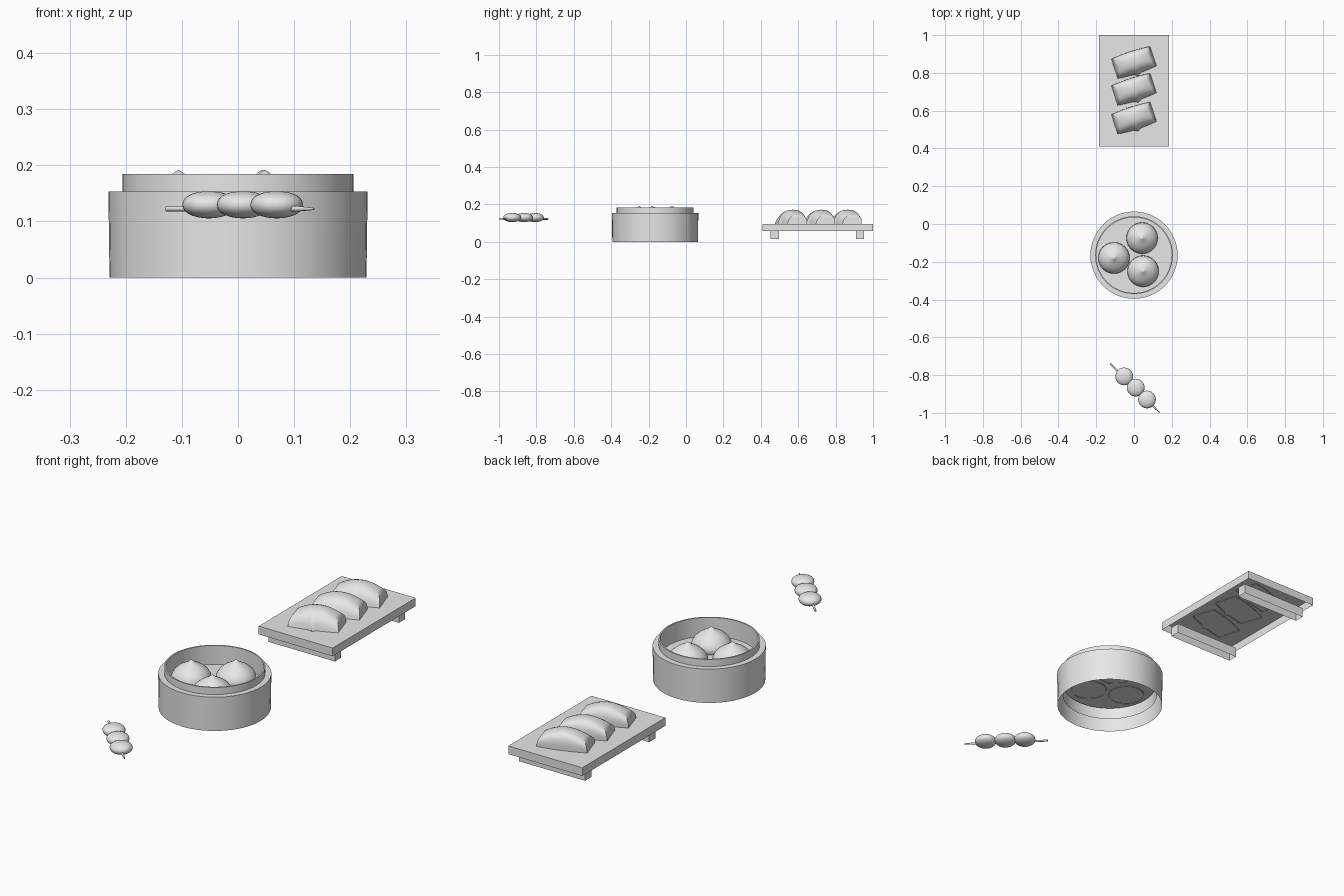
import bpy, bmesh, math
from mathutils import Matrix, Vector

if "Cube" in bpy.data.objects:
    bpy.data.objects.remove(bpy.data.objects["Cube"], do_unlink=True)

GREY = (0.8, 0.8, 0.8, 1)
grey = bpy.data.materials.new("plain_grey")
grey.use_nodes = True
grey.diffuse_color = GREY
grey.node_tree.nodes["Principled BSDF"].inputs["Base Color"].default_value = GREY


def finish(bm, name, loc=(0, 0, 0), turn=0, angle=40):
    """Turn a bmesh into a placed object with smooth shading and sharp creases."""
    me = bpy.data.meshes.new(name)
    bm.to_mesh(me)
    bm.free()
    for p in me.polygons:
        p.use_smooth = True
    me.set_sharp_from_angle(angle=math.radians(angle))
    me.materials.append(grey)
    ob = bpy.data.objects.new(name, me)
    ob.location = loc
    ob.rotation_euler.z = math.radians(turn)
    bpy.context.collection.objects.link(ob)
    return ob


def lathe(name, profile, loc, steps=48):
    """Spin a radius/height profile about z."""
    bm = bmesh.new()
    vs = [bm.verts.new((r, 0, z)) for r, z in profile]
    es = [bm.edges.new(pair) for pair in zip(vs, vs[1:])]
    bmesh.ops.spin(bm, geom=vs + es, cent=(0, 0, 0), axis=(0, 0, 1),
                   angle=math.tau, steps=steps)
    bmesh.ops.remove_doubles(bm, verts=bm.verts, dist=1e-5)
    bmesh.ops.recalc_face_normals(bm, faces=bm.faces)
    return finish(bm, name, loc)


def box(name, lo, hi, open_top=False):
    """Box shell with an open underside."""
    lo, hi = Vector(lo), Vector(hi)
    bm = bmesh.new()
    bmesh.ops.create_cube(bm, size=1, matrix=Matrix.Translation((lo + hi) / 2)
                          @ Matrix.Diagonal((*(hi - lo), 1)))
    gone = [f for f in bm.faces
            if f.normal.z < -0.5 or (open_top and f.normal.z > 0.5)]
    bmesh.ops.delete(bm, geom=gone, context='FACES')
    return finish(bm, name)


# Steamer basket, open below, with a raised inner rim and a floor
BASKET = (0, -0.165, 0)
FLOOR = 0.1
lathe("steamer_basket", [(0.229, 0), (0.231, 0.153), (0.206, 0.153), (0.206, 0.185),
                         (0.2, 0.185), (0.2, FLOOR), (0, FLOOR)], BASKET)
lathe("basket_inner_skirt", [(0.206, 0.05), (0.206, 0.153)], BASKET)

# Three peaked buns
bun = [(0.076, -0.003), (0.083, 0.01), (0.081, 0.025), (0.07, 0.044), (0.052, 0.06),
       (0.032, 0.072), (0.016, 0.08), (0.007, 0.088), (0, 0.092)]
for i, (x, y) in enumerate([(0.043, -0.075), (-0.106, -0.18), (0.048, -0.25)]):
    lathe(f"bun_{i + 1}", bun, (x, y, FLOOR), 32)

# Serving board on two runners
BOARD = 0.096
box("serving_board", (-0.184, 0.41, 0.059), (0.184, 1.0, BOARD))
for side, y in (("front", 0.475), ("back", 0.93)):
    box(f"{side}_runner", (-0.165, y - 0.022, 0.014), (0.165, y + 0.022, 0.059), True)


def dumpling(name, loc):
    """Arched loft with a boxy section, leaning back, with a pleat in front."""
    bm = bmesh.new()
    rings, cols, rows = [], 20, 14
    for i in range(cols + 1):
        t = 2 * i / cols - 1
        w = 0.061 * (1 - 0.12 * t * t)
        h = 0.079 - 0.03 * t * t
        ring = []
        for j in range(rows + 1):
            a = math.pi * j / rows
            c, s = math.cos(a), math.sin(a)
            y = w * math.copysign(abs(c) ** 0.75, c) + 0.012 * s
            if c < 0:
                y -= 0.012 * math.exp(-(t / 0.12) ** 2) * (1 - s)
            x = t * (0.108 - 0.016 * s * s)
            ring.append(bm.verts.new((x, y, h * s ** 0.75 if s > 1e-6 else 0)))
        rings.append(ring)
    for r, q in zip(rings, rings[1:]):
        for j in range(rows):
            bm.faces.new((r[j], q[j], q[j + 1], r[j + 1]))
    bm.faces.new(rings[0])
    bm.faces.new(rings[-1][::-1])
    bmesh.ops.recalc_face_normals(bm, faces=bm.faces)
    return finish(bm, name, loc, 18, 45)


for i, y in enumerate((0.56, 0.712, 0.854)):
    dumpling(f"dumpling_{i + 1}", (0, y, BOARD - 0.003))

# Skewer of three flattened balls
for i, (x, y) in enumerate([(-0.052, -0.807), (0.009, -0.866), (0.069, -0.929)]):
    bm = bmesh.new()
    bmesh.ops.create_uvsphere(bm, u_segments=24, v_segments=14, radius=1)
    for v in bm.verts:
        v.co.z = math.copysign(abs(v.co.z) ** 0.9, v.co.z) * 0.0245
        v.co.x *= 0.047
        v.co.y *= 0.047
    finish(bm, f"skewer_ball_{i + 1}", (x, y, 0.13))

# Stick with a pointed front end
start, end = Vector((-0.127, -0.739, 0.1225)), Vector((0.135, -0.998, 0.1225))
length = (end - start).length
stick = lathe("skewer_stick", [(0, 0), (0.0045, 0), (0.005, length - 0.04),
                               (0.002, length), (0, length)], start, 10)
stick.rotation_euler = (end - start).to_track_quat('Z', 'Y').to_euler()
